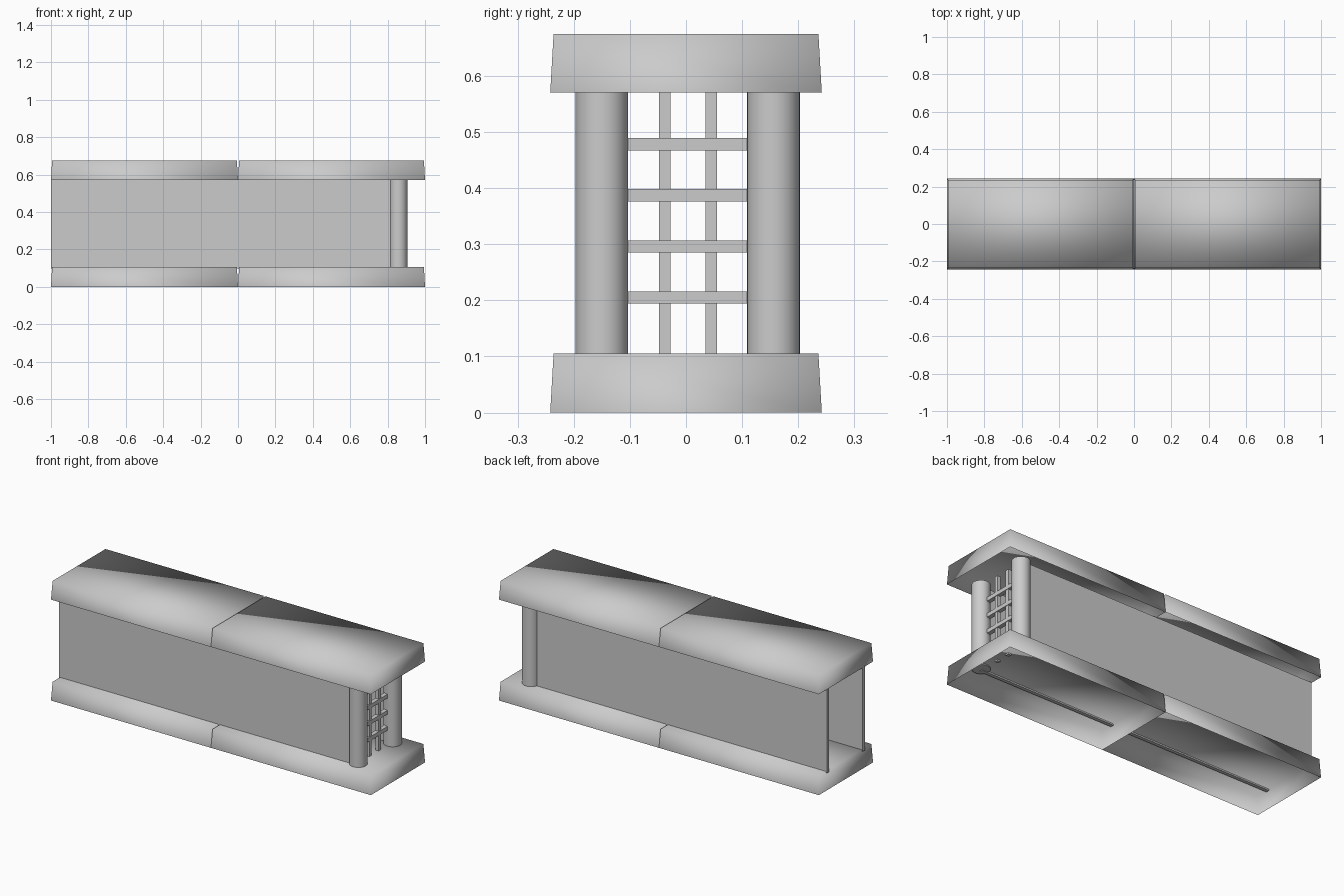
import bpy
import bmesh

if "Cube" in bpy.data.objects:
    bpy.data.objects.remove(bpy.data.objects["Cube"], do_unlink=True)

grey = bpy.data.materials.new("stone_grey")
grey.use_nodes = True
colour = (0.6, 0.6, 0.6, 1)
grey.diffuse_color = colour
grey.node_tree.nodes["Principled BSDF"].inputs["Base Color"].default_value = colour


def finish(name, bm, smooth=False):
    mesh = bpy.data.meshes.new(name)
    bm.to_mesh(mesh)
    bm.free()
    mesh.materials.append(grey)
    for face in mesh.polygons:
        face.use_smooth = smooth
    obj = bpy.data.objects.new(name, mesh)
    bpy.context.collection.objects.link(obj)
    return obj


def box(name, low, high):
    bm = bmesh.new()
    bmesh.ops.create_cube(bm, size=1)
    for v in bm.verts:
        v.co = [high[i] if v.co[i] > 0 else low[i] for i in range(3)]
    return finish(name, bm)


# Hollow, tapered slab, open underneath, with softly shaded edges
def slab(name, x, z, height=0.105, taper=0.006):
    bm = bmesh.new()
    bmesh.ops.create_cube(bm, size=1)
    bottom = [f for f in bm.faces if f.normal.z < -0.5]
    bmesh.ops.delete(bm, geom=bottom, context="FACES_ONLY")
    for v in bm.verts:
        inset = taper if v.co.z > 0 else 0
        v.co.x = x + (0.5 - inset if v.co.x > 0 else inset - 0.5)
        v.co.y = 0.242 - inset if v.co.y > 0 else inset - 0.242
        v.co.z = z + height if v.co.z > 0 else z
    finish(name, bm, smooth=True)


for side, x in (("left", 0.5), ("right", -0.5)):
    slab(side + "_base_slab", x, 0)
    slab(side + "_top_slab", x, 0.57)

# Long side walls with a round pillar at the end of each
for side, s in (("front", -1), ("back", 1)):
    ys = sorted((s * 0.15, s * 0.17))
    box(side + "_wall", (-1, ys[0], 0.097), (0.85, ys[1], 0.572))
    bm = bmesh.new()
    bmesh.ops.create_cone(bm, cap_ends=True, segments=32, radius1=0.047,
                          radius2=0.047, depth=0.48)
    bmesh.ops.translate(bm, verts=bm.verts, vec=(0.858, 0.003 + s * 0.153, 0.34))
    pillar = finish(side + "_pillar", bm)
    bpy.ops.object.select_all(action="DESELECT")
    pillar.select_set(True)
    bpy.context.view_layer.objects.active = pillar
    bpy.ops.object.shade_smooth_by_angle()

# Barred gate between the pillars
for i, y in enumerate((-0.038, 0.045)):
    box(f"gate_upright_{i + 1}", (0.835, y - 0.01, 0.097), (0.855, y + 0.01, 0.58))
for i in range(4):
    z = 0.205 + i * 0.091
    box(f"gate_crossbar_{i + 1}", (0.834, -0.12, z - 0.011), (0.858, 0.125, z + 0.011))
